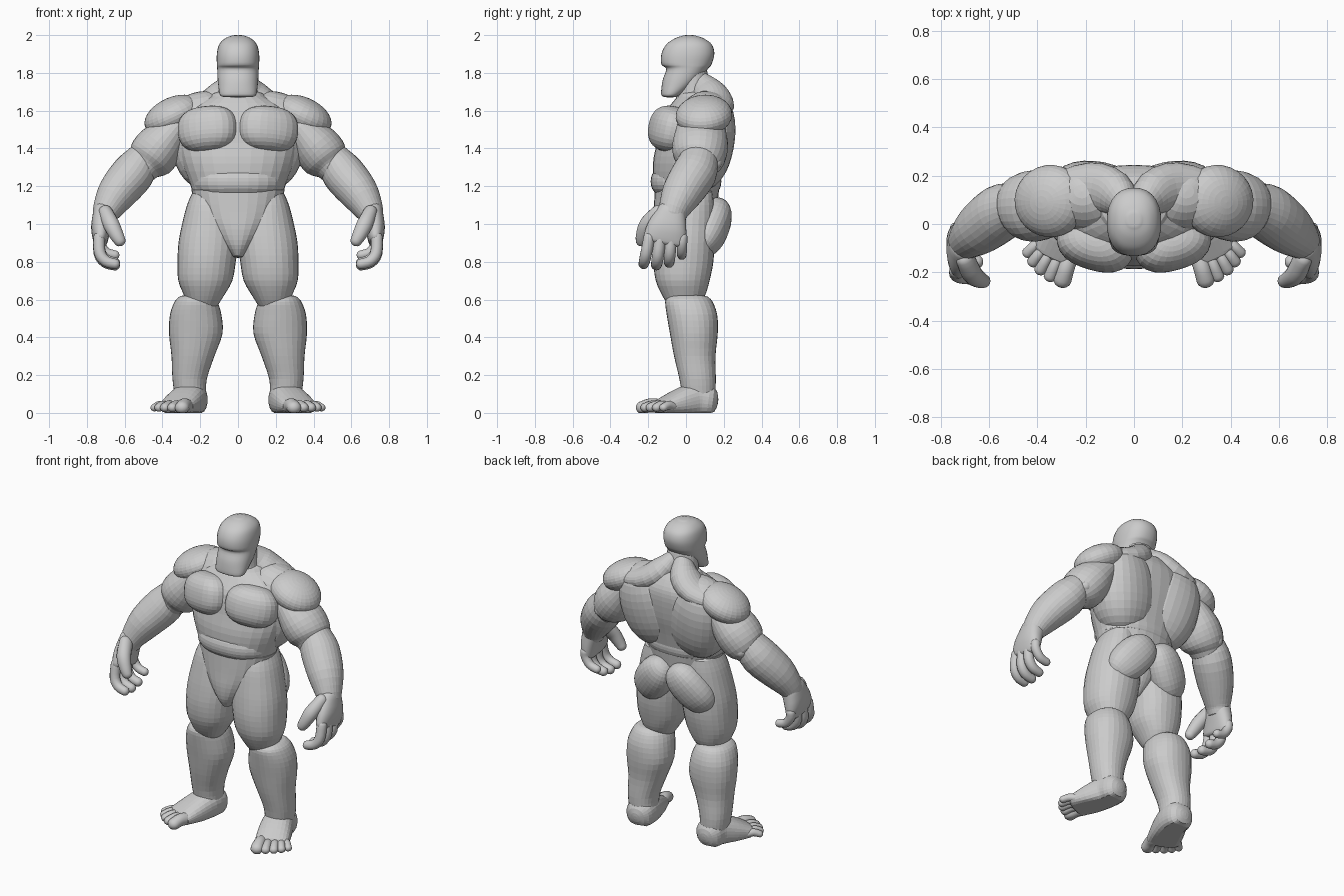
import bpy, bmesh, math
from mathutils import Vector, Matrix, Euler

SEG = 28


def finish(name, bm, mirror, smooth):
    bmesh.ops.recalc_face_normals(bm, faces=bm.faces)
    for f in bm.faces:
        f.smooth = smooth
    me = bpy.data.meshes.new(name)
    bm.to_mesh(me)
    bm.free()
    ob = bpy.data.objects.new(name, me)
    bpy.context.collection.objects.link(ob)
    if mirror:
        ob.modifiers.new("mirror", 'MIRROR').use_axis[0] = True
    return ob


def spline(rows, steps):
    # Catmull-Rom through rows of numbers
    p = [rows[0]] + list(rows) + [rows[-1]]
    out = []
    for i in range(1, len(p) - 2):
        for s in range(steps):
            t = s / steps
            out.append([0.5 * (2 * b + (c - a) * t + (2 * a - 5 * b + 4 * c - d) * t * t
                               + (3 * b - a - 3 * c + d) * t ** 3)
                        for a, b, c, d in zip(*p[i - 1:i + 3])])
    return out + [list(rows[-1])]


def tube(name, rows, mirror=True, ref=(0, 1, 0), axis=None, cap=0.6, power=2.0,
         seg=SEG, steps=3, smooth=False, floor=False):
    # rows: x, y, z, side radius, radius along ref; rounded ends
    pts = spline(rows, steps)
    cen = [Vector(p[:3]) for p in pts]
    rings = []
    last = len(pts) - 1
    for i, p in enumerate(pts):
        t = Vector(axis) if axis else (cen[min(i + 1, last)] - cen[max(i - 1, 0)]).normalized()
        ring = (cen[i], t, p[3], p[4])
        ends = []
        if cap and i in (0, last):
            sgn = -1 if i == 0 else 1
            for a in (25, 50, 70, 83):
                a = math.radians(a)
                off = t * sgn * cap * min(p[3], p[4]) * math.sin(a)
                ends.append((cen[i] + off, t, p[3] * math.cos(a), p[4] * math.cos(a)))
        rings += ends[::-1] + [ring] if i == 0 else [ring] + ends
    bm = bmesh.new()
    loops = []
    for c, t, ra, rb in rings:
        u = Vector(ref)
        u = (u - t * u.dot(t)).normalized()
        v = u.cross(t)
        loop = []
        for k in range(seg):
            a = 2 * math.pi * k / seg
            ca, sa = math.cos(a), math.sin(a)
            n = (abs(ca) ** power + abs(sa) ** power) ** (-1 / power)
            q = c + v * (ra * ca * n) + u * (rb * sa * n)
            if floor:
                q.z = max(q.z, 0.0)
            loop.append(bm.verts.new(q))
        loops.append(loop)
    for a, b in zip(loops, loops[1:]):
        for k in range(seg):
            j = (k + 1) % seg
            bm.faces.new((a[k], a[j], b[j], b[k]))
    bm.faces.new(loops[0])
    bm.faces.new(loops[-1])
    return finish(name, bm, mirror, smooth)


def stack(name, rows, **kw):
    # rows: z, x min, x max, y front, y back (rising)
    conv = [((a + b) / 2, (c + d) / 2, z, (b - a) / 2, (d - c) / 2) for z, a, b, c, d in rows]
    return tube(name, conv, axis=(0, 0, 1), **kw)


def blob(name, c, r, rot=(0, 0, 0), power=2.0, mirror=True):
    # rounded muscle mass
    bm = bmesh.new()
    bmesh.ops.create_uvsphere(bm, u_segments=SEG, v_segments=18, radius=1)
    m = Matrix.Translation(c) @ Euler([math.radians(a) for a in rot]).to_matrix().to_4x4()
    for v in bm.verts:
        n = sum(abs(x) ** power for x in v.co) ** (-1 / power)
        v.co = m @ Vector([x * n * s for x, s in zip(v.co, r)])
    return finish(name, bm, mirror, False)


# Head and neck
stack("head", [(1.675, -.085, .085, -.122, -.045), (1.69, -.098, .098, -.132, -.015),
               (1.76, -.107, .107, -.124, .07), (1.82, -.11, .11, -.105, .115),
               (1.845, -.112, .112, -.13, .135), (1.90, -.112, .112, -.13, .15),
               (1.95, -.10, .10, -.105, .137), (1.982, -.07, .07, -.06, .095),
               (1.996, -.035, .035, -.02, .055)],
      mirror=False, power=2.3, cap=0.12, smooth=True, steps=4)
tube("neck", [(0, .04, 1.58, .15, .14), (0, .045, 1.66, .11, .1), (0, .035, 1.80, .092, .078)],
     mirror=False)

# Torso
stack("ribcage", [(1.12, -.235, .235, -.14, .165), (1.2, -.25, .25, -.168, .178),
                  (1.32, -.295, .295, -.175, .205), (1.43, -.318, .318, -.155, .232),
                  (1.55, -.30, .30, -.135, .245), (1.62, -.25, .25, -.09, .238),
                  (1.675, -.15, .15, -.045, .21)], mirror=False, power=2.2, cap=0.3)
blob("abdomen", (0, 0, 1.225), (.245, .187, .108), power=2.3, mirror=False)
blob("chest_muscle", (.157, -.075, 1.5), (.162, .115, .123), rot=(-10, 6, 16), power=2.5)
blob("back_muscle", (.165, .09, 1.44), (.195, .165, .265), rot=(-9, 12, 4), power=2.3)
tube("neck_shoulder_muscle", [(.03, .07, 1.76, .05, .055), (.08, .125, 1.685, .08, .095),
                              (.18, .15, 1.625, .07, .105), (.32, .12, 1.59, .055, .09)])
stack("pelvis", [(.835, -.035, .035, -.145, .05), (.89, -.085, .085, -.17, .1),
                 (.97, -.15, .15, -.178, .14), (1.06, -.21, .21, -.172, .16),
                 (1.18, -.247, .247, -.165, .175)], mirror=False, cap=0.4, power=2.2)
blob("buttock", (.13, .13, .985), (.115, .098, .175), rot=(-18, -38, 0), power=2.3)

# Legs
stack("thigh", [(.565, .11, .265, -.09, .06), (.62, .075, .285, -.125, .1),
                (.7, .03, .316, -.16, .125), (.8, .012, .32, -.172, .145),
                (.9, 0, .315, -.165, .15), (1.0, .005, .296, -.15, .15),
                (1.1, .03, .27, -.13, .148), (1.17, .07, .24, -.1, .14)],
      cap=0.25, power=2.2)
stack("lower_leg", [(.09, .17, .335, -.02, .155), (.18, .165, .347, -.035, .158),
                    (.3, .125, .352, -.063, .156), (.42, .082, .365, -.085, .168),
                    (.52, .088, .36, -.102, .165), (.59, .11, .335, -.11, .14),
                    (.615, .14, .31, -.09, .115)], cap=0.12, power=2.2)
tube("foot", [(.248, .115, .065, .086, .085), (.255, .05, .07, .092, .09),
              (.29, -.04, .052, .10, .072), (.328, -.125, .034, .10, .042)],
     ref=(0, 0, 1), power=2.4, floor=True, cap=0.65)
toes = [(.27, -.14, .297, -.232, .038), (.312, -.13, .348, -.217, .027),
        (.348, -.115, .388, -.19, .026), (.378, -.10, .419, -.157, .025),
        (.392, -.07, .442, -.12, .023)]
for i, (x0, y0, x1, y1, r) in enumerate(toes):
    tube(f"toe_{i + 1}", [(x0, y0, .035, r, r), ((x0 + x1) / 2, (y0 + y1) / 2, .04, r * .95, r),
                          (x1, y1, .028, r, r * .9)],
         ref=(0, 0, 1), cap=0.95, seg=14, smooth=True, floor=True)

# Arms
blob("shoulder_muscle", (.345, .095, 1.575), (.16, .15, .095), rot=(0, 25, -8))
tube("upper_arm", [(.33, .08, 1.51, .09, .13), (.41, .075, 1.415, .126, .148),
                   (.465, .07, 1.345, .125, .135), (.495, .06, 1.305, .09, .105)], cap=0.7)
blob("elbow", (.50, .155, 1.325), (.036, .036, .036))
tube("forearm", [(.50, .07, 1.35, .09, .10), (.555, .045, 1.27, .113, .118),
                 (.64, -.02, 1.165, .104, .108), (.695, -.067, 1.07, .076, .08),
                 (.708, -.08, 1.02, .058, .07)])

# Hands
tube("palm", [(.705, -.075, 1.07, .06, .075), (.725, -.10, .98, .053, .105),
              (.728, -.115, .91, .038, .113)], power=2.4, smooth=True)
for i, (y, dz, r) in enumerate([(-.20, -.012, .031), (-.14, -.018, .032),
                                (-.08, -.005, .031), (-.02, .035, .028)]):
    tube(f"finger_{i + 1}", [(.735, y * .97, .93, r, r), (.732, y * 1.05, .86 + dz, r, r),
                             (.70, y * 1.1, .815 + dz, r * .95, r * .95),
                             (.65, y * 1.12, .80 + dz, r * .88, r * .88)],
         cap=0.9, seg=14, smooth=True)
tube("thumb", [(.70, -.14, 1.06, .038, .045), (.672, -.205, 1.0, .043, .042),
               (.642, -.23, .94, .037, .035), (.625, -.236, .91, .031, .03)],
     cap=0.9, seg=16, smooth=True)
